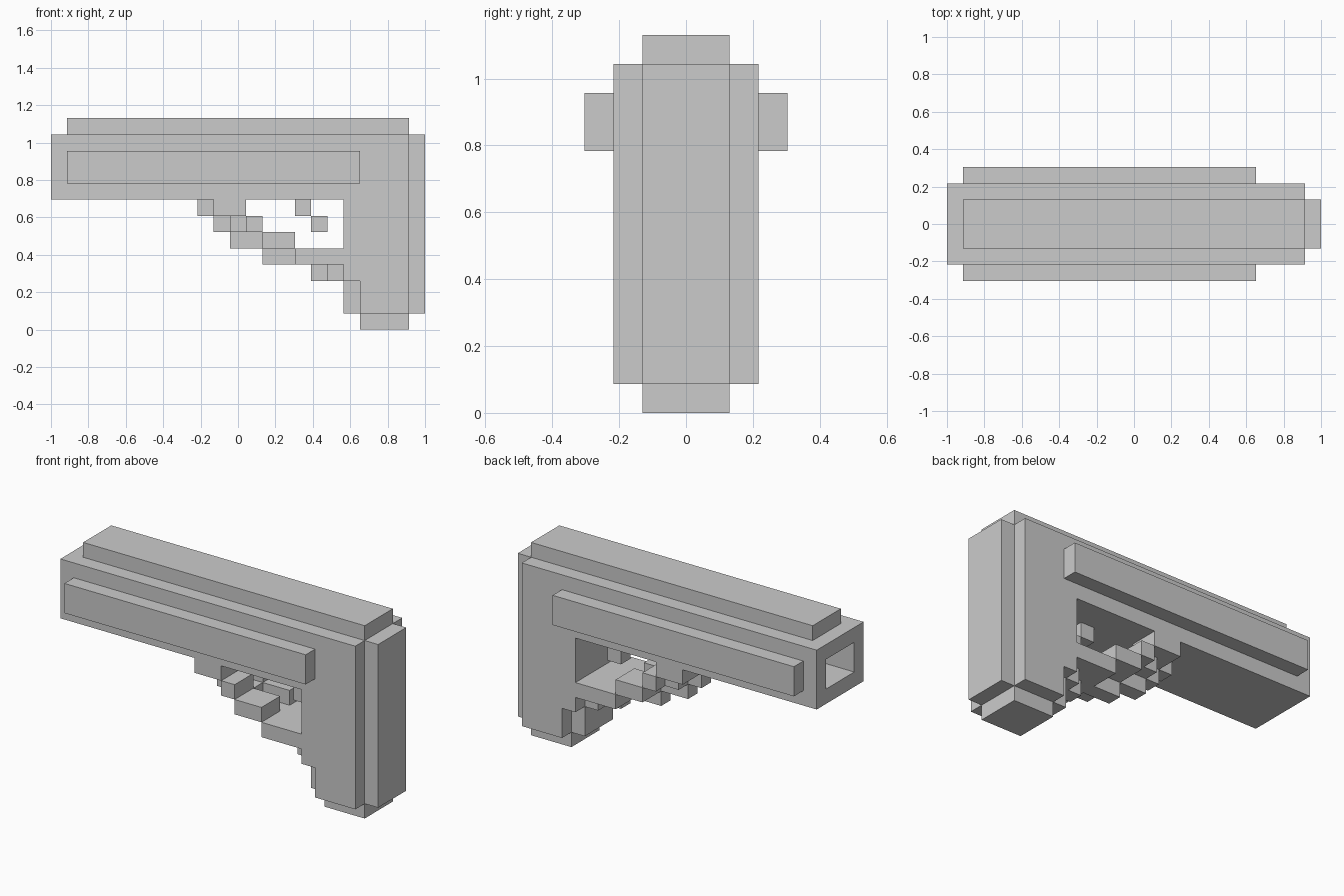
import bpy
import bmesh

if "Cube" in bpy.data.objects:
    bpy.data.objects.remove(bpy.data.objects["Cube"])

U = 2 / 23  # grid cell


def blocks(name, boxes):
    """Boxes as (x0, x1, width range from centre line, z0, z1) in grid cells."""
    bm = bmesh.new()
    for x0, x1, y0, y1, z0, z1 in boxes:
        vs = bmesh.ops.create_cube(bm, size=1)["verts"]
        for v in vs:
            v.co.x = -1 + U * (x0 + (v.co.x + 0.5) * (x1 - x0))
            v.co.y = U * (y0 + (v.co.y + 0.5) * (y1 - y0))
            v.co.z = U * (z0 + (v.co.z + 0.5) * (z1 - z0))
    me = bpy.data.meshes.new(name)
    bm.to_mesh(me)
    bm.free()
    ob = bpy.data.objects.new(name, me)
    bpy.context.collection.objects.link(ob)
    return ob


def centred(x0, x1, w, z0, z1):
    return (x0, x1, -w / 2, w / 2, z0, z1)


def paired(x0, x1, a, b, z0, z1):
    return [(x0, x1, -b, -a, z0, z1), (x0, x1, a, b, z0, z1)]


# Barrel housing with a square bore
barrel = blocks("barrel_housing", [centred(0, 22, 5, 8, 12)])
bore = blocks("bore_cutter", [centred(-1, 20, 3, 9, 11)])
bore.hide_render = True
bore.hide_set(True)
cut = barrel.modifiers.new("bore", "BOOLEAN")
cut.operation = "DIFFERENCE"
cut.solver = "EXACT"
cut.object = bore

# Rails on the top and sides
blocks("top_rail", [centred(1, 22, 3, 12, 13)])
blocks("side_rails", paired(1, 19, 2.5, 3.5, 9, 11))

# Grip with narrower front, back and foot
blocks("grip", [centred(18, 22, 5, 3, 8), centred(19, 22, 5, 1, 3)])
blocks("grip_front", [centred(18, 19, 3, 1, 3)])
blocks("back_strap", [centred(22, 23, 3, 1, 12)])
blocks("grip_foot", [centred(19, 22, 3, 0, 1)])

# Stepped trigger guard: outer sides, then the narrow centre ridge
sides = []
for x0, x1, z in [(10, 12, 7), (12, 13, 6), (13, 15, 5)]:
    sides += paired(x0, x1, 0.5, 2.5, z, z + 1)
blocks("guard_sides", sides + [centred(15, 18, 5, 4, 5)])
ridge = [(9, 10, 1, 7), (10, 11, 1, 6), (11, 12, 3, 6), (11, 13, 1, 5),
         (13, 15, 1, 4), (16, 17, 1, 3), (17, 18, 3, 3)]
blocks("guard_ridge", [centred(a, b, w, z, z + 1) for a, b, w, z in ridge])

# Trigger
blocks("trigger", [centred(15, 16, 1, 7, 8), centred(16, 17, 1, 6, 7)])
